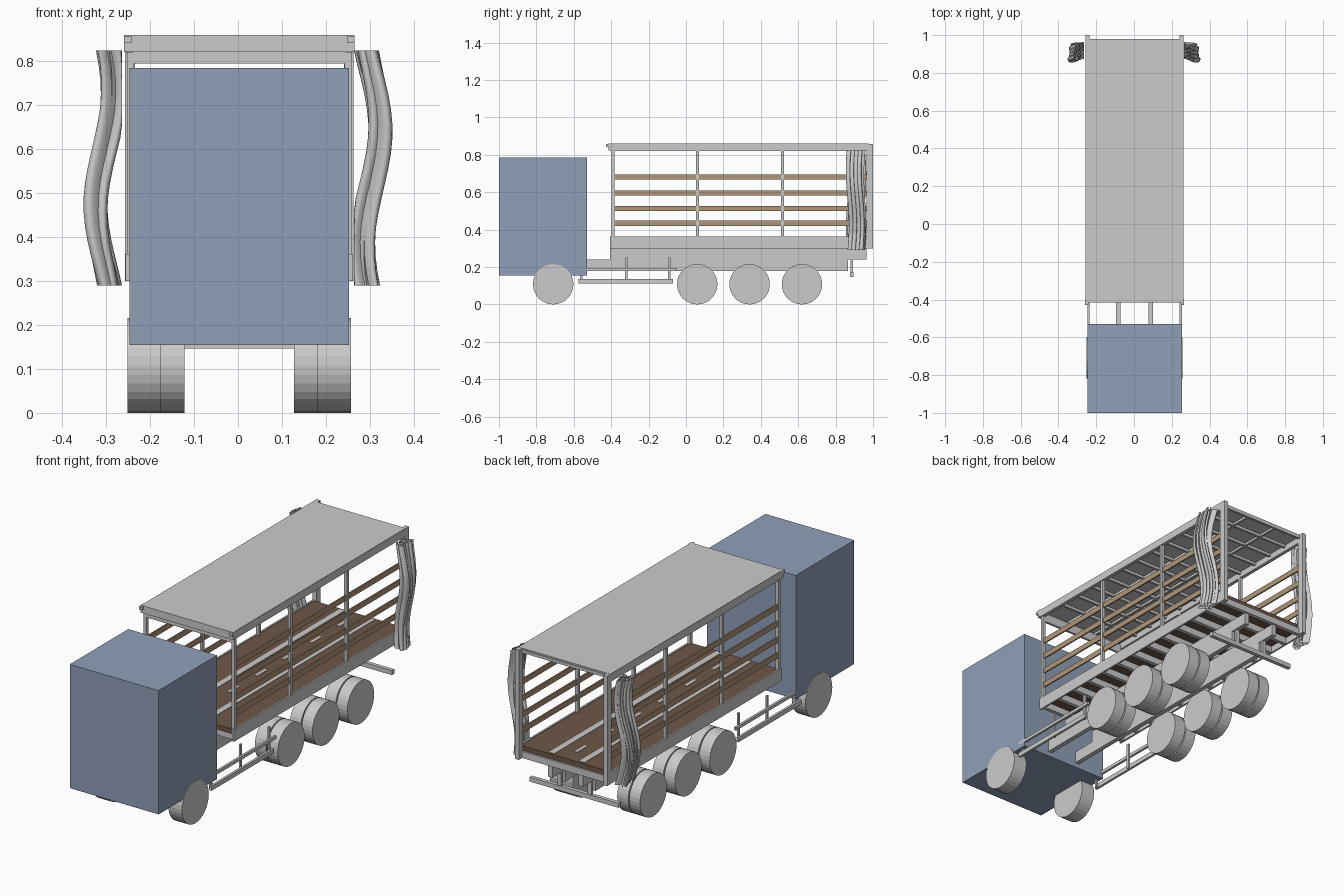
import bpy, bmesh, math

old = bpy.data.objects.get("Cube")
if old:
    bpy.data.objects.remove(old, do_unlink=True)

CX = 0.003  # body centre line


def material(name, rgb):
    m = bpy.data.materials.new(name)
    m.use_nodes = True
    m.diffuse_color = (*rgb, 1)
    m.node_tree.nodes["Principled BSDF"].inputs["Base Color"].default_value = (*rgb, 1)
    return m


GREY = material("light_grey", (0.60, 0.60, 0.60))
BLUE = material("cab_blue", (0.28, 0.35, 0.48))
TAN = material("slat_tan", (0.43, 0.30, 0.19))
BROWN = material("floor_brown", (0.16, 0.095, 0.065))


def finish(name, bm, mat):
    bmesh.ops.recalc_face_normals(bm, faces=bm.faces)
    me = bpy.data.meshes.new(name)
    bm.to_mesh(me)
    bm.free()
    me.materials.append(mat)
    ob = bpy.data.objects.new(name, me)
    bpy.context.scene.collection.objects.link(ob)
    return ob


def boxes(name, spans, mat=GREY):
    """One object from boxes given as (x range, y range, z range)."""
    bm = bmesh.new()
    for span in spans:
        vs = bmesh.ops.create_cube(bm, size=1)["verts"]
        for v in vs:
            v.co = [(a + b) / 2 + c * (b - a) for c, (a, b) in zip(v.co, span)]
            v.co.x += CX
    return finish(name, bm, mat)


def both(spans):
    """Mirror box spans to the other side."""
    return spans + [((-b, -a), y, z) for (a, b), y, z in spans]


def wheel(name, x0, x1, y):
    bm = bmesh.new()
    bmesh.ops.create_cone(bm, cap_ends=True, segments=32, radius1=0.108,
                          radius2=0.108, depth=abs(x1 - x0))
    for v in bm.verts:
        x, h, z = v.co
        v.co = (CX + (x0 + x1) / 2 + z, y + h, 0.108 + x)
    return finish(name, bm, GREY)


# Cab
boxes("cab", [((-0.25, 0.25), (-1, -0.53), (0.155, 0.785))], BLUE)

# Wheels: single at the front, twin at the three rear axles
for side, s in (("left", 1), ("right", -1)):
    wheel("front_wheel_" + side, s * 0.178, s * 0.254, -0.71)
    for i, y in enumerate((0.06, 0.34, 0.62)):
        wheel(f"rear_outer_wheel_{side}_{i + 1}", s * 0.193, s * 0.254, y)
        wheel(f"rear_inner_wheel_{side}_{i + 1}", s * 0.125, s * 0.187, y)

# Chassis
boxes("chassis_rails", both([((0.074, 0.098), (-0.6, 0.865), (0.18, 0.24))]))
boxes("subframe_rails", both([((0.074, 0.098), (-0.405, 0.965), (0.24, 0.3))]))
boxes("cross_members", [((-0.25, 0.25), (y - 0.01, y + 0.01), (0.3, 0.334))
                        for y in [-0.38 + 0.112 * i for i in range(13)]])

# Side guards
boxes("side_guards", both(
    [((0.238, 0.25), (-0.575, -0.07), (0.112, 0.135)),
     ((0.238, 0.25), (-0.575, -0.05), (0.178, 0.194))] +
    [((0.23, 0.24), (y - 0.006, y + 0.006), (0.115, 0.25)) for y in (-0.56, -0.32, -0.09)]))

# Rear bumper bar and hangers
boxes("rear_bumper", [((-0.25, 0.25), (0.876, 0.896), (0.147, 0.17))])
boxes("bumper_hangers", both([((0.075, 0.095), (0.88, 0.893), (0.165, 0.25))]))

# Load floor with inlaid strips
boxes("floor", [((-0.25, 0.25), (-0.4, 0.965), (0.334, 0.358))], BROWN)
boxes("floor_strips", both([((0.07, 0.1), (-0.39, 0.955), (0.357, 0.36))]))
boxes("floor_dashes", [((-0.008, 0.008), (y, y + 0.08), (0.357, 0.36))
                       for y in [-0.3 + 0.22 * i for i in range(6)]])
boxes("side_sills", both([((0.25, 0.259), (-0.405, 0.98), (0.3, 0.362))]))

# Roof, rails, headers and ribs
boxes("roof", [((-0.259, 0.259), (-0.405, 0.975), (0.852, 0.86))])
boxes("roof_rails", both([((0.242, 0.26), (-0.405, 0.998), (0.82, 0.859))]))
boxes("front_header", [((-0.262, 0.262), (-0.415, -0.395), (0.822, 0.86)),
                       ((-0.24, 0.24), (-0.396, -0.384), (0.795, 0.84))])
boxes("roof_corner_caps", both([((0.245, 0.262), (-0.428, -0.41), (0.842, 0.858))]))
boxes("roof_ribs", [((-0.245, 0.245), (y - 0.006, y + 0.006), (0.838, 0.853))
                    for y in [-0.27 + 0.113 * i for i in range(12)]] +
      both([((0.08, 0.09), (-0.4, 0.97), (0.84, 0.853))]))

# Uprights and slats
boxes("side_posts", both([((0.24, 0.256), (y - 0.008, y + 0.008), (0.355, 0.825))
                          for y in (-0.39, 0.062, 0.515)]))
boxes("rear_posts", both([((0.238, 0.26), (0.965, 1), (0.3, 0.859))]))
boxes("side_slats", both([((0.244, 0.251), (-0.385, 0.967), (z - 0.014, z + 0.014))
                          for z in (0.434, 0.513, 0.596, 0.681)]), TAN)


# Gathered curtains: a looping fold line lofted down with a slow sway
def curtain(name, side, flip):
    cols, rows = 96, 16
    bm = bmesh.new()
    grid = []
    for r in range(rows + 1):
        h = r / rows
        z = 0.29 + 0.535 * h
        k = 1 - h if flip else h
        sway = 0.02 * math.sin(2 * math.pi * (k - 0.42))
        line = []
        for c in range(cols + 1):
            t = c / cols
            a = 2 * math.pi * 4 * t
            depth = 0.024 + 0.006 * math.sin(5 * t + 3 * k)
            x = 0.303 + sway + depth * math.sin(a + 0.8 * k)
            y = 0.87 + 0.08 * t + 0.014 * math.sin(2 * a + k) + 0.008 * math.sin(6 * k)
            line.append(bm.verts.new((side * max(x, 0.264), y, z)))
        grid.append(line)
    for lo, hi in zip(grid, grid[1:]):
        for c in range(cols):
            bm.faces.new((lo[c], lo[c + 1], hi[c + 1], hi[c]))
    ob = finish(name, bm, GREY)
    for p in ob.data.polygons:
        p.use_smooth = True


curtain("curtain_left", 1, False)
curtain("curtain_right", -1, True)
